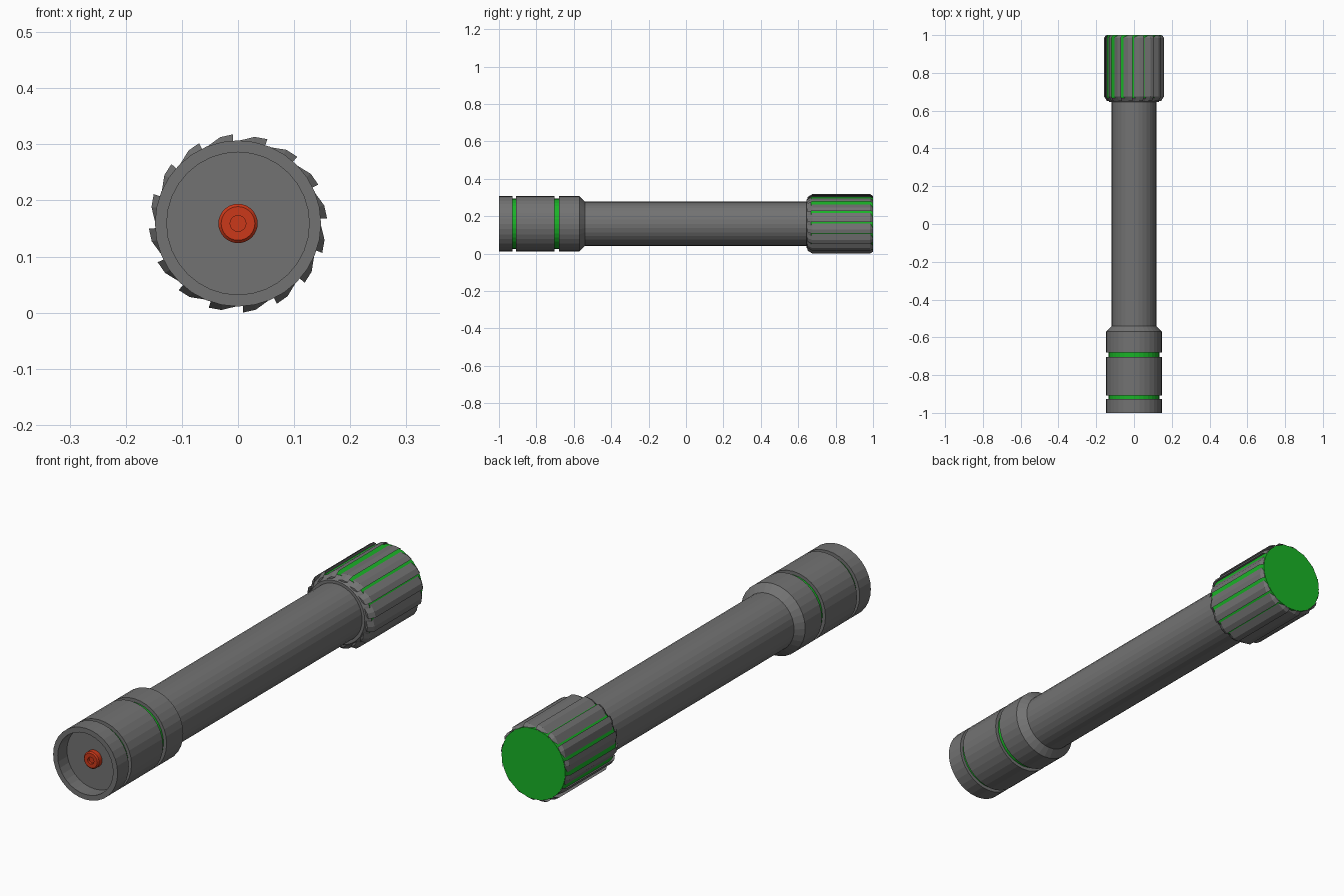
import bpy, bmesh
from math import sin, cos, radians, pi

if "Cube" in bpy.data.objects:
    bpy.data.objects.remove(bpy.data.objects["Cube"])

CZ = 0.159      # height of the long axis
SEG = 32


def material(name, rgb):
    m = bpy.data.materials.new(name)
    m.diffuse_color = (*rgb, 1)
    m.use_nodes = True
    m.node_tree.nodes["Principled BSDF"].inputs["Base Color"].default_value = m.diffuse_color
    return m


GREEN = material("green", (0.01, 0.45, 0.02))
RED = material("red", (0.6, 0.04, 0.01))
GREY = material("dark_grey", (0.17, 0.17, 0.17))


def finish(name, bm, mat):
    mesh = bpy.data.meshes.new(name)
    bm.to_mesh(mesh)
    bm.free()
    mesh.materials.append(mat)
    ob = bpy.data.objects.new(name, mesh)
    bpy.context.collection.objects.link(ob)
    return ob


def add_rings(bm, rings, closed_ends=False):
    """Skin a list of rings; a ring of one point becomes a fan centre."""
    vs = [[bm.verts.new(p) for p in r] for r in rings]
    for a, b in zip(vs, vs[1:]):
        n = max(len(a), len(b))
        for i in range(n):
            j = (i + 1) % n
            if len(a) == 1:
                bm.faces.new((a[0], b[j], b[i]))
            elif len(b) == 1:
                bm.faces.new((a[i], a[j], b[0]))
            else:
                bm.faces.new((a[i], a[j], b[j], b[i]))
    if closed_ends:
        bm.faces.new(vs[0][::-1])
        bm.faces.new(vs[-1])


def lathe(name, profile, mat=GREY, seg=SEG):
    """Spin (y, radius) points around the long axis."""
    bm = bmesh.new()
    rings = []
    for y, r in profile:
        n = 1 if r == 0 else seg
        rings.append([(r * sin(2 * pi * i / n), y, CZ + r * cos(2 * pi * i / n))
                      for i in range(n)])
    add_rings(bm, rings)
    bm.normal_update()
    return finish(name, bm, mat)


R, G, T = 0.148, 0.134, 0.118   # head, groove and tube radii

# front head with recess, split by two coloured grooves
lathe("front_rim", [(-0.94, 0), (-0.94, 0.127), (-1, 0.127), (-1, R), (-0.927, R), (-0.927, G)])
lathe("front_groove", [(-0.927, G), (-0.909, G)], GREEN)
lathe("head_sleeve", [(-0.909, G), (-0.909, R), (-0.703, R), (-0.703, G)])
lathe("rear_groove", [(-0.703, G), (-0.679, G)], GREEN)

# tapered shoulder, long tube and collar of the grip
lathe("shoulder_and_tube", [(-0.679, G), (-0.679, R), (-0.57, R), (-0.54, T), (0.645, T),
                            (0.645, 0.13), (0.667, 0.146)])

# red button with a small dimple
lathe("front_button", [(-0.955, 0), (-0.955, 0.014), (-0.965, 0.014), (-0.965, 0.03),
                       (-0.96, 0.035), (-0.94, 0.035)], RED)

# green core of the grip
lathe("grip_core", [(0.667, 0.146), (1, 0.146), (1, 0)], GREEN)

# sixteen skewed ridges: (angle offset, radius) section, chamfered at both ends
SECTION = [(0, 0.159), (8.4, 0.157), (19.4, 0.147), (9, 0.145)]
bm = bmesh.new()
for k in range(16):
    start = 93.3 + 22.5 * k
    rings = []
    for y, s in ((0.65, 0.9), (0.675, 1), (0.985, 1), (0.999, 0.94)):
        rings.append([(s * r * cos(radians(start + a)), y,
                       CZ + s * r * sin(radians(start + a))) for a, r in SECTION])
    add_rings(bm, rings, closed_ends=True)
bmesh.ops.recalc_face_normals(bm, faces=bm.faces[:])
finish("grip_ridges", bm, GREY)
